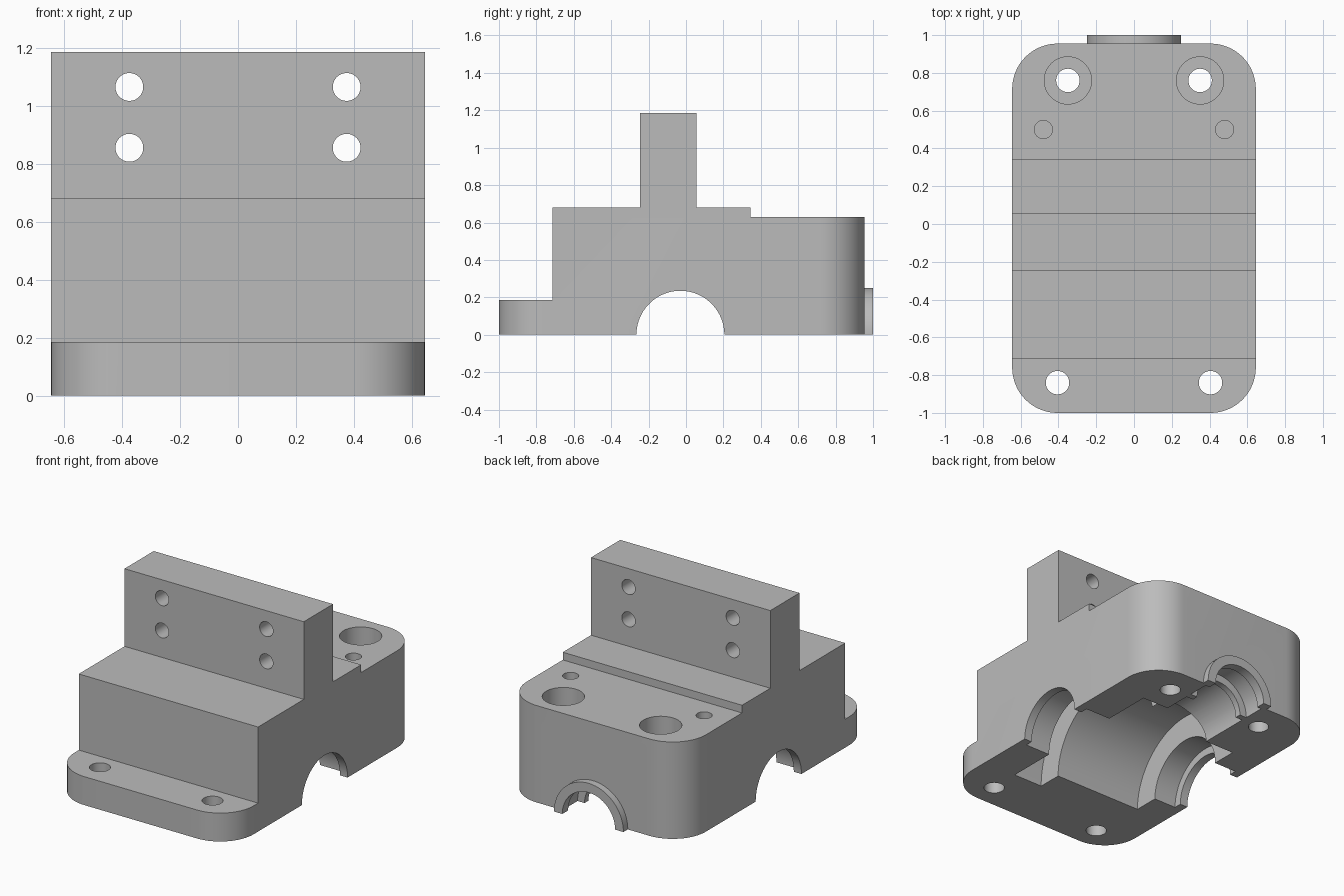
import bpy, bmesh, math
from mathutils import Matrix, Vector

cube = bpy.data.objects.get("Cube")
if cube:
    bpy.data.objects.remove(cube, do_unlink=True)

SEGMENTS = 72
SHAFT_Y = -0.03
BACK_Y = 0.955


def make_object(name, bm):
    bmesh.ops.recalc_face_normals(bm, faces=bm.faces)
    mesh = bpy.data.meshes.new(name)
    bm.to_mesh(mesh)
    bm.free()
    obj = bpy.data.objects.new(name, mesh)
    bpy.context.collection.objects.link(obj)
    return obj


def box(name, low, high, corner=0):
    low, high = Vector(low), Vector(high)
    bm = bmesh.new()
    bmesh.ops.create_cube(bm, size=1)
    for v in bm.verts:
        v.co = (low + high) / 2 + v.co * (high - low)
    if corner:
        upright = [e for e in bm.edges
                   if abs(e.verts[0].co.z - e.verts[1].co.z) > 0.1]
        bmesh.ops.bevel(bm, geom=upright, offset=corner, segments=16,
                        profile=0.5, affect='EDGES')
    return make_object(name, bm)


def lathe(name, steps, axis, loc=(0, 0, 0)):
    """Stepped round solid: steps are (position along axis, radius)."""
    bm = bmesh.new()
    rings = []
    for pos, r in steps:
        ring = []
        for i in range(SEGMENTS):
            a = math.tau * (i + 0.5) / SEGMENTS
            ring.append(bm.verts.new((r * math.cos(a), r * math.sin(a), pos)))
        rings.append(ring)
    for a, b in zip(rings, rings[1:]):
        for i in range(SEGMENTS):
            j = (i + 1) % SEGMENTS
            bm.faces.new((a[i], a[j], b[j], b[i]))
    bm.faces.new(rings[0])
    bm.faces.new(rings[-1])
    turn = Vector((0, 0, 1)).rotation_difference(Vector(axis)).to_matrix().to_4x4()
    bmesh.ops.transform(bm, matrix=Matrix.Translation(loc) @ turn, verts=bm.verts)
    return make_object(name, bm)


def combine(target, tool, operation):
    tool.hide_render = True
    mod = target.modifiers.new(operation, 'BOOLEAN')
    mod.operation, mod.solver, mod.object = operation, 'EXACT', tool
    deps = bpy.context.evaluated_depsgraph_get()
    mesh = bpy.data.meshes.new_from_object(target.evaluated_get(deps))
    target.modifiers.clear()
    target.data = mesh
    bpy.data.objects.remove(tool, do_unlink=True)


# Stepped side profile, extruded across the width
profile = [(-1.1, -0.3), (-1.1, 0.185), (-0.715, 0.185), (-0.715, 0.68),
           (-0.245, 0.68), (-0.245, 1.185), (0.055, 1.185), (0.055, 0.68),
           (0.345, 0.68), (0.345, 0.63), (1.1, 0.63), (1.1, -0.3)]
bm = bmesh.new()
side = bm.faces.new([bm.verts.new((-0.8, y, z)) for y, z in profile])
grown = bmesh.ops.extrude_face_region(bm, geom=[side])["geom"]
bmesh.ops.translate(bm, vec=(1.6, 0, 0),
                    verts=[g for g in grown if isinstance(g, bmesh.types.BMVert)])
housing = make_object("gear_housing", bm)

# Rounded plan outline
combine(housing, box("outline", (-0.645, -1, -0.5), (0.645, BACK_Y, 1.5), 0.24),
        'INTERSECT')

# Boss around the input shaft
combine(housing, lathe("boss", [(0.8, 0.25), (1, 0.25)], (0, 1, 0)), 'UNION')

# Cross shaft bore with bearing seats and gear chamber
cutters = [lathe("cross_bore", [
    (-0.8, 0.235), (-0.59, 0.235), (-0.59, 0.285), (-0.43, 0.285),
    (-0.43, 0.45), (0.2, 0.45), (0.2, 0.61), (0.41, 0.61),
    (0.41, 0.285), (0.59, 0.285), (0.59, 0.235), (0.8, 0.235)],
    (1, 0, 0), (0, SHAFT_Y, 0))]

# Input shaft bore
cutters.append(lathe("input_bore", [
    (0.2, 0.22), (0.76, 0.22), (0.76, 0.17), (0.8, 0.17),
    (0.8, 0.22), (0.94, 0.22), (0.94, 0.19), (1.1, 0.19)], (0, 1, 0)))

# Bolt, dowel and mounting holes on both sides
for s in (-1, 1):
    cutters.append(lathe("front_bolt", [(-0.4, 0.062), (0.3, 0.062)],
                         (0, 0, 1), (s * 0.405, -0.84, 0)))
    cutters.append(lathe("rear_bolt", [(-0.4, 0.062), (0.19, 0.062),
                                       (0.19, 0.125), (0.8, 0.125)],
                         (0, 0, 1), (s * 0.35, 0.76, 0)))
    cutters.append(lathe("dowel", [(0.4, 0.048), (0.8, 0.048)],
                         (0, 0, 1), (s * 0.48, 0.5, 0)))
    for z in (0.855, 1.065):
        cutters.append(lathe("mount", [(-0.4, 0.048), (0.2, 0.048)],
                             (0, 1, 0), (s * 0.375, 0, z)))

# Split plane at the bottom
cutters.append(box("split", (-2, -2, -1), (2, 2, 0)))
for tool in cutters:
    combine(housing, tool, 'DIFFERENCE')

# Plain grey metal
grey = bpy.data.materials.new("grey_metal")
grey.use_nodes = True
colour = (0.5, 0.5, 0.5, 1)
grey.diffuse_color = colour
grey.node_tree.nodes["Principled BSDF"].inputs["Base Color"].default_value = colour
housing.data.materials.clear()
housing.data.materials.append(grey)

bpy.ops.object.select_all(action='DESELECT')
housing.select_set(True)
bpy.context.view_layer.objects.active = housing
bpy.ops.object.shade_smooth_by_angle(angle=math.radians(30))
